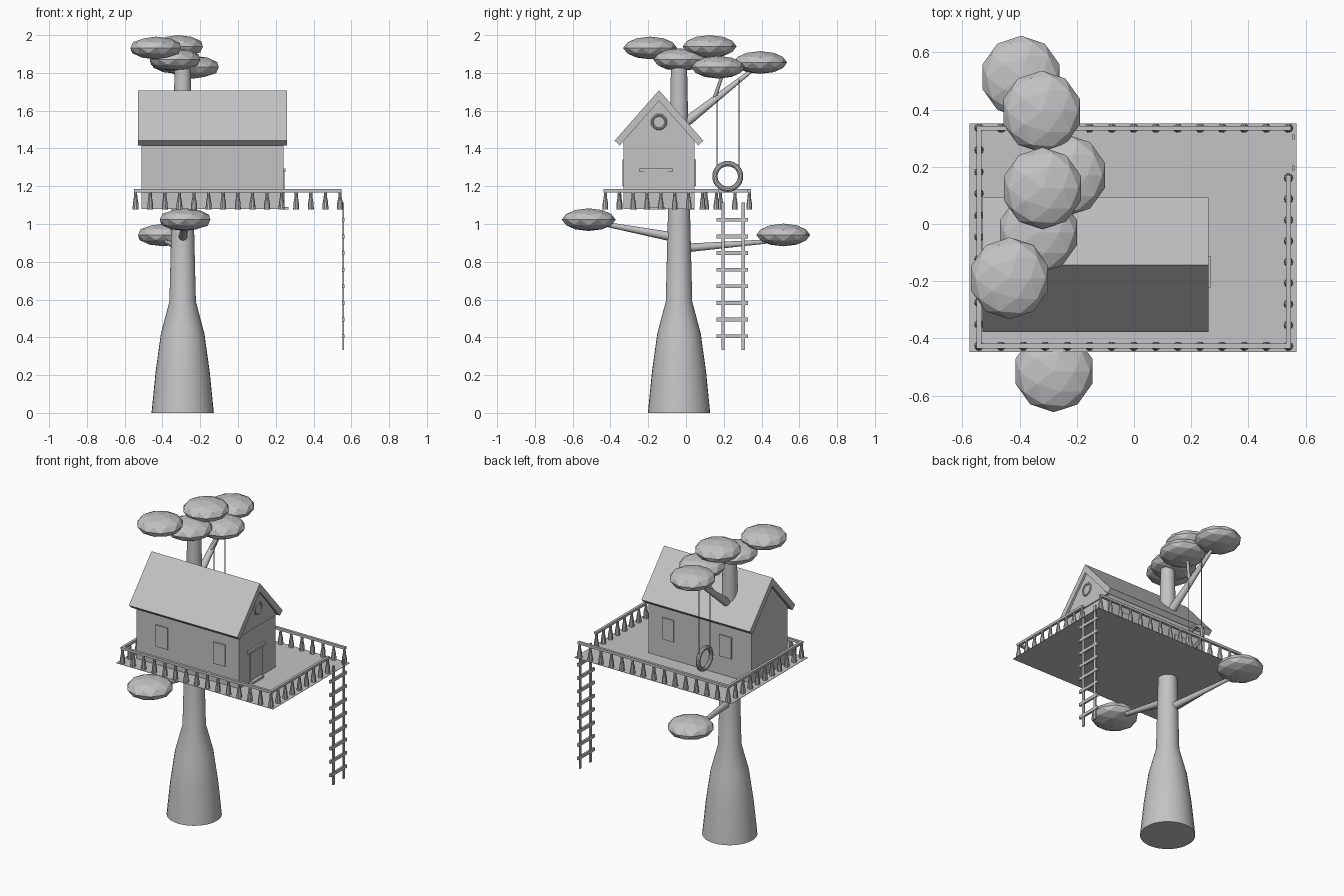
import bpy, bmesh, math
from mathutils import Vector, Matrix

if "Cube" in bpy.data.objects:
    bpy.data.objects.remove(bpy.data.objects["Cube"])

mat = bpy.data.materials.new("plain grey")
mat.diffuse_color = (0.55, 0.55, 0.55, 1)
mat.use_nodes = True
mat.node_tree.nodes["Principled BSDF"].inputs["Base Color"].default_value = mat.diffuse_color


def finish(name, bm, smooth=False):
    bmesh.ops.recalc_face_normals(bm, faces=bm.faces[:])
    me = bpy.data.meshes.new(name)
    bm.to_mesh(me)
    bm.free()
    me.materials.append(mat)
    for p in me.polygons:
        p.use_smooth = smooth
    if smooth:
        me.set_sharp_from_angle(angle=math.radians(35))
    ob = bpy.data.objects.new(name, me)
    bpy.context.collection.objects.link(ob)
    return ob


def box(bm, x0, x1, y0, y1, z0, z1):
    m = Matrix.Translation(((x0 + x1) / 2, (y0 + y1) / 2, (z0 + z1) / 2))
    m = m @ Matrix.Diagonal((x1 - x0, y1 - y0, z1 - z0, 1))
    bmesh.ops.create_cube(bm, size=1, matrix=m)


def lathe(bm, origin, profile, sides):
    # closed solid of revolution around z; profile = (radius, height)
    ox, oy, oz = origin
    rings = []
    for r, h in profile:
        rings.append([bm.verts.new((ox + r * math.cos(a), oy + r * math.sin(a), oz + h))
                      for a in (2 * math.pi * i / sides for i in range(sides))])
    for a, b in zip(rings, rings[1:]):
        for i in range(sides):
            j = (i + 1) % sides
            bm.faces.new((a[i], a[j], b[j], b[i]))
    bm.faces.new(rings[0][::-1])
    bm.faces.new(rings[-1])


def stick(bm, a, b, r0, r1, sides=12):
    a, b = Vector(a), Vector(b)
    d = b - a
    m = Matrix.Translation((a + b) / 2) @ d.to_track_quat('Z', 'Y').to_matrix().to_4x4()
    bmesh.ops.create_cone(bm, cap_ends=True, segments=sides, radius1=r0, radius2=r1,
                          depth=d.length, matrix=m)


def extrude_x(name, outline, x0, x1):
    # (y, z) outline pushed along x
    bm = bmesh.new()
    f = bm.faces.new([bm.verts.new((x0, y, z)) for y, z in outline])
    g = bmesh.ops.extrude_face_region(bm, geom=[f])
    bmesh.ops.translate(bm, vec=(x1 - x0, 0, 0),
                        verts=[v for v in g["geom"] if isinstance(v, bmesh.types.BMVert)])
    return finish(name, bm)


def ring(name, center, major, minor, seg, sides):
    # torus whose axis runs along x
    bm = bmesh.new()
    loops = []
    for i in range(seg):
        a = 2 * math.pi * i / seg
        loop = []
        for k in range(sides):
            b = 2 * math.pi * k / sides
            r = major + minor * math.cos(b)
            loop.append(bm.verts.new((center[0] + minor * math.sin(b),
                                      center[1] + r * math.cos(a),
                                      center[2] + r * math.sin(a))))
        loops.append(loop)
    for i in range(seg):
        p, q = loops[i], loops[(i + 1) % seg]
        for k in range(sides):
            n = (k + 1) % sides
            bm.faces.new((p[k], p[n], q[n], q[k]))
    finish(name, bm, True)


# trunk
TX, TY = -0.293, -0.037
bm = bmesh.new()
lathe(bm, (TX, TY, 0), [(0.165, 0), (0.143, 0.22), (0.115, 0.42), (0.07, 0.59),
                        (0.058, 1.08), (0.042, 1.86)], 32)
finish("trunk", bm, True)

# branches
bm = bmesh.new()
for a, b, r0, r1 in [((TX, TY, 0.925), (-0.28, -0.46, 1.005), 0.026, 0.011),
                     ((TX, TY, 0.87), (-0.39, 0.46, 0.91), 0.024, 0.010),
                     ((TX, TY, 1.51), (-0.32, 0.37, 1.83), 0.028, 0.009),
                     ((-0.305, 0.15, 1.665), (-0.245, 0.2, 1.81), 0.011, 0.008)]:
    stick(bm, a, b, r0, r1)
finish("branches", bm, True)

# flattened leaf clumps
bm = bmesh.new()
for c in [(-0.435, -0.19, 1.932), (-0.32, 0.125, 1.94), (-0.334, -0.03, 1.87),
          (-0.236, 0.17, 1.83), (-0.323, 0.393, 1.855),
          (-0.28, -0.515, 1.023), (-0.395, 0.515, 0.942)]:
    bmesh.ops.create_icosphere(bm, subdivisions=2, radius=1,
                               matrix=Matrix.Translation(c) @ Matrix.Diagonal((0.141, 0.143, 0.06, 1)))
finish("leaf_clumps", bm)

# deck: thin sheet
DZ = 1.077
bm = bmesh.new()
box(bm, -0.575, 0.568, -0.448, 0.351, DZ - 0.001, DZ + 0.001)
finish("deck", bm)

# railing: top rails, with an opening at the ladder
L, R, F, B, H = -0.542, 0.540, -0.427, 0.335, 0.0085
bm = bmesh.new()
z0, z1 = 1.168, 1.184
box(bm, L - H, R + H, F - H, F + H, z0, z1)
box(bm, L - H, R + H, B - H, B + H, z0, z1)
box(bm, L - H, L + H, F + H, B - H, z0, z1)
box(bm, R - H, R + H, F + H, 0.172, z0, z1)
finish("top_rails", bm)

# railing: turned balusters
spots = []
for i in range(15):
    x = L + (R - L) * i / 14
    spots += [(x, F), (x, B)]
step = (B - F) / 10
spots += [(L, F + step * i) for i in range(1, 10)]
spots += [(R, F + 0.0735 * i) for i in range(1, 9)]
bm = bmesh.new()
for x, y in spots:
    lathe(bm, (x, y, DZ), [(0.016, 0), (0.0145, 0.035), (0.009, 0.065), (0.008, 0.093)], 10)
finish("balusters", bm, True)

# house body with gables
MID = -0.143
extrude_x("house_walls", [(-0.33, DZ + 0.002), (0.045, DZ + 0.002), (0.045, 1.44),
                          (MID, 1.66), (-0.33, 1.44)], -0.51, 0.24)
extrude_x("gable_panel", [(-0.335, 1.425), (0.05, 1.425), (MID, 1.66)], 0.236, 0.247)

# roof: bent slab
extrude_x("roof", [(-0.378, 1.441), (MID, 1.708), (0.092, 1.441), (0.065, 1.416),
                   (MID, 1.652), (-0.351, 1.416)], -0.53, 0.26)
ring("round_window", (0.247, MID, 1.54), 0.036, 0.007, 24, 8)

# window plates on the front and the back
bm = bmesh.new()
for x0, x1 in [(-0.365, -0.277), (0.055, 0.14)]:
    box(bm, x0, x1, -0.337, -0.329, 1.20, 1.342)
    box(bm, x0, x1, 0.044, 0.052, 1.20, 1.342)
finish("windows", bm)

# door, lintel and doorstep
bm = bmesh.new()
box(bm, 0.238, 0.246, -0.22, -0.095, DZ + 0.002, 1.274)
finish("door", bm)
bm = bmesh.new()
box(bm, 0.238, 0.252, -0.245, -0.072, 1.274, 1.293)
finish("door_lintel", bm)
bm = bmesh.new()
box(bm, 0.238, 0.268, -0.222, -0.112, DZ + 0.001, 1.091)
finish("doorstep", bm)

# ladder
bm = bmesh.new()
for y in (0.196, 0.304):
    box(bm, 0.553, 0.562, y - 0.009, y + 0.009, 0.333, 1.115)
for i in range(8):
    z = 1.022 - i * 0.088
    box(bm, 0.551, 0.564, 0.161, 0.327, z - 0.01, z + 0.01)
finish("ladder", bm)

# hanging ring swing and its ropes
SX = -0.29
ring("swing_ring", (SX, 0.221, 1.252), 0.068, 0.014, 28, 10)
bm = bmesh.new()
stick(bm, (SX, 0.163, 1.29), (SX, 0.163, 1.69), 0.0025, 0.0025, 6)
stick(bm, (SX, 0.28, 1.29), (SX, 0.28, 1.765), 0.0025, 0.0025, 6)
finish("swing_ropes", bm)
